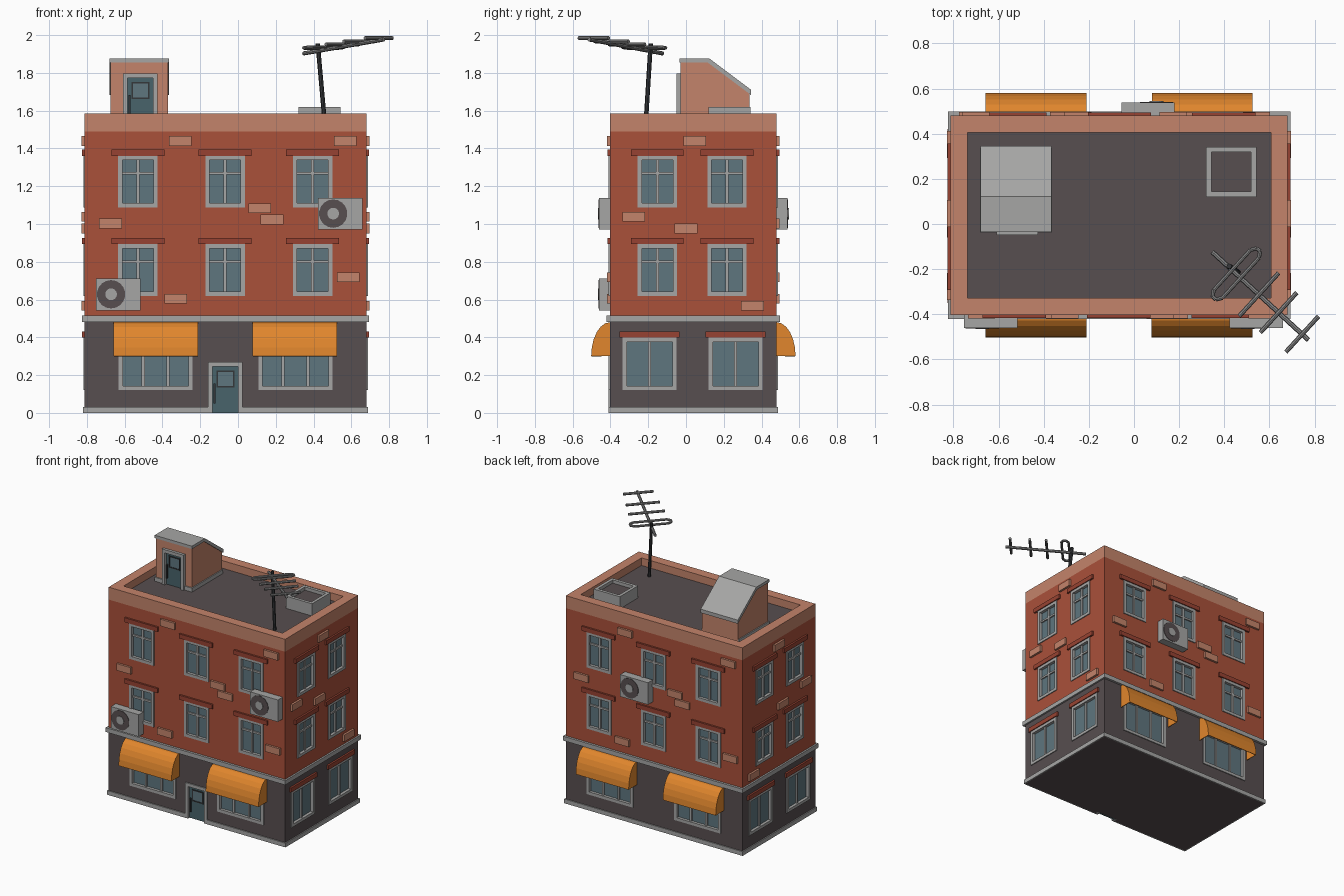
import bpy, bmesh, math
from mathutils import Vector, Matrix

if "Cube" in bpy.data.objects:
    bpy.data.objects.remove(bpy.data.objects["Cube"])

COLORS = {
    "brick red": (0.40, 0.082, 0.042), "lintel red": (0.31, 0.055, 0.032),
    "salmon brick": (0.55, 0.23, 0.145), "dark stone": (0.096, 0.077, 0.08),
    "light grey": (0.38, 0.38, 0.375), "glass": (0.114, 0.181, 0.212),
    "door teal": (0.065, 0.127, 0.147), "charcoal": (0.035, 0.038, 0.042),
    "awning orange": (0.75, 0.24, 0.026), "antenna grey": (0.24, 0.24, 0.24),
}
MATS = {}
for n, c in COLORS.items():
    MATS[n] = bpy.data.materials.new(n)
    MATS[n].diffuse_color = (*c, 1)

X0, X1, Y0, Y1 = -0.812, 0.68, -0.402, 0.48
ROOF = 1.527


class Part:
    """Collects boxes, tubes and prisms into one object."""
    def __init__(self, name):
        self.name, self.bm, self.mats = name, bmesh.new(), []

    def paint(self, faces, mat):
        if mat not in self.mats:
            self.mats.append(mat)
        for f in faces:
            f.material_index = self.mats.index(mat)

    def box(self, a, b, mat):
        a, b = Vector(a), Vector(b)
        size = Vector([abs(b[i] - a[i]) for i in range(3)])
        m = Matrix.Translation((a + b) / 2) @ Matrix.Diagonal((*size, 1))
        vs = bmesh.ops.create_cube(self.bm, size=1, matrix=m)["verts"]
        self.paint({f for v in vs for f in v.link_faces}, mat)

    def tube(self, a, b, r, mat, sides=8):
        a, b = Vector(a), Vector(b)
        m = Matrix.Translation((a + b) / 2) @ (b - a).to_track_quat('Z', 'Y').to_matrix().to_4x4()
        vs = bmesh.ops.create_cone(self.bm, cap_ends=True, segments=sides, radius1=r,
                                   radius2=r, depth=(b - a).length, matrix=m)["verts"]
        self.paint({f for v in vs for f in v.link_faces}, mat)

    def prism(self, profile, xa, xb, mat):
        """Extrudes a (y, z) profile along x."""
        f = self.bm.faces.new([self.bm.verts.new((xa, y, z)) for y, z in profile])
        new = bmesh.ops.extrude_face_region(self.bm, geom=[f])["geom"]
        vs = [g for g in new if isinstance(g, bmesh.types.BMVert)]
        bmesh.ops.translate(self.bm, verts=vs, vec=(xb - xa, 0, 0))
        fs = {f for v in vs for f in v.link_faces} | {f}
        bmesh.ops.recalc_face_normals(self.bm, faces=list(fs))
        self.paint(fs, mat)

    def done(self):
        me = bpy.data.meshes.new(self.name)
        self.bm.to_mesh(me)
        self.bm.free()
        for m in self.mats:
            me.materials.append(MATS[m])
        ob = bpy.data.objects.new(self.name, me)
        bpy.context.collection.objects.link(ob)
        return ob


# Wall mappings: (u along wall, d outwards, z) to world
WALLS = {
    "front": lambda u, d, z: (u, Y0 - d, z),
    "back": lambda u, d, z: (X0 + X1 - u, Y1 + d, z),
    "right": lambda u, d, z: (X1 + d, u, z),
    "left": lambda u, d, z: (X0 - d, u, z),
}
cutter = Part("cutter")


def wbox(part, wall, u0, u1, z0, z1, d0, d1, mat):
    part.box(wall(u0, d0, z0), wall(u1, d1, z1), mat)


def ring(part, wall, u0, u1, z0, z1, t, d0, d1, mat, sill=True):
    low = z0 + t if sill else z0
    wbox(part, wall, u0, u0 + t, z0, z1, d0, d1, mat)
    wbox(part, wall, u1 - t, u1, z0, z1, d0, d1, mat)
    wbox(part, wall, u0 + t, u1 - t, z1 - t, z1, d0, d1, mat)
    if sill:
        wbox(part, wall, u0 + t, u1 - t, z0, low, d0, d1, mat)


def window(name, wall, u0, u1, z0, z1, panes, transom=None, lintel=0):
    p = Part(name)
    wbox(cutter, wall, u0 + .005, u1 - .005, z0 + .005, z1 - .005, -0.025, 0.05, "glass")
    ring(p, wall, u0, u1, z0, z1, 0.022, -0.024, 0.007, "light grey")
    wbox(p, wall, u0 + .01, u1 - .01, z0 + .01, z1 - .01, -0.024, -0.015, "glass")
    for i in range(1, panes):
        u = u0 + (u1 - u0) * i / panes
        wbox(p, wall, u - .008, u + .008, z0 + .02, z1 - .02, -0.016, -0.004, "light grey")
    if transom:
        wbox(p, wall, u0 + .02, u1 - .02, transom - .007, transom + .007, -0.016, -0.005, "light grey")
    if lintel:
        wbox(p, wall, u0 - lintel, u1 + lintel, z1, z1 + .034, -0.005, 0.014, "lintel red")
    p.done()


def door(name, wall, u, z):
    p = Part(name)
    ring(p, wall, u - .092, u + .092, z, z + .27, 0.025, -0.024, 0.008, "light grey", False)
    wbox(p, wall, u - .07, u + .07, z, z + .25, -0.024, -0.012, "door teal")
    ring(p, wall, u - .045, u + .05, z + .134, z + .224, 0.008, -0.013, -0.006, "charcoal")
    wbox(p, wall, u - .04, u + .045, z + .14, z + .22, -0.013, -0.010, "glass")
    wbox(p, wall, u - .062, u - .052, z + .05, z + .155, -0.013, 0.0, "charcoal")
    p.done()


def awning(name, wall, u0, u1):
    p = Part(name)
    prof = [(0.10 * math.sin(a), 0.30 + 0.18 * math.cos(a))
            for a in [math.pi / 2 * i / 6 for i in range(7)]]
    cols = [[p.bm.verts.new(wall(u, d, z)) for d, z in prof] for u in (u0, u1)]
    faces = [p.bm.faces.new((cols[0][i], cols[0][i + 1], cols[1][i + 1], cols[1][i])) for i in range(6)]
    for col, u in zip(cols, (u0, u1)):
        faces.append(p.bm.faces.new(col + [p.bm.verts.new(wall(u, 0, 0.30))]))
    bmesh.ops.recalc_face_normals(p.bm, faces=faces)
    if sum(f.normal.z for f in faces) < 0:
        bmesh.ops.reverse_faces(p.bm, faces=faces)
    p.paint(faces, "awning orange")
    mod = p.done().modifiers.new("thickness", 'SOLIDIFY')
    mod.thickness, mod.offset = 0.006, -1


def air_conditioner(name, wall, u0, z0):
    p = Part(name)
    wbox(p, wall, u0, u0 + .235, z0, z0 + .168, 0, 0.058, "light grey")
    c = (u0 + .08, z0 + .085)
    for r, d, mat in ((0.075, 0.061, "dark stone"), (0.031, 0.064, "light grey")):
        p.tube(wall(c[0], 0.05, c[1]), wall(c[0], d, c[1]), r, mat, 18)
    p.done()


# Windows, lintels, awnings and loose bricks on each wall
LONG_BRICKS = [(-.306, 1.44), (.567, 1.44), (.116, 1.083), (.18, 1.023),
               (-.675, 1.002), (.583, .718), (-.33, .604)]
SIDE_BRICKS = [(.047, 1.44), (-.277, 1.038), (0, .977), (.352, .567)]
for side, wall in WALLS.items():
    long = side in ("front", "back")
    for z in (0.62, 1.088):
        for i, u in enumerate((-.53, -.068, .395) if long else (-.152, .217)):
            window(f"{side}_window_{z:.1f}_{i}", wall, u - .104, u + .104, z, z + .273, 2, z + .18, 0.036)
    if long:
        for i, (u, a) in enumerate(((-.632, -.658), (.109, .078))):
            window(f"{side}_shop_window_{i}", wall, u, u + .391, 0.12, 0.395, 3)
            awning(f"{side}_awning_{i}", wall, a, a + .447)
    else:
        for i, u in enumerate((-.335, .12)):
            window(f"{side}_ground_window_{i}", wall, u, u + .285, 0.12, 0.398, 2, None, 0.016)
    bricks = Part(f"{side}_bricks")
    for u, z in LONG_BRICKS if long else SIDE_BRICKS:
        wbox(bricks, wall, u - .06, u + .06, z - .026, z + .026, -0.005, 0.016, "salmon brick")
    bricks.done()

air_conditioner("air_conditioner_low", WALLS["front"], -.752, .543)
air_conditioner("air_conditioner_high", WALLS["front"], .424, .97)
air_conditioner("air_conditioner_back", WALLS["back"], -.312, .97)

# Street door, set in a recess
DX = -.068
door("street_door", WALLS["front"], DX, 0)
wbox(cutter, WALLS["front"], DX - .087, DX + .087, -0.05, 0.265, -0.025, 0.05, "glass")

# Building storeys with the openings cut out
base = Part("ground_floor")
base.box((X0, Y0, 0), (X1, Y1, 0.495), "dark stone")
upper = Part("upper_floors")
upper.box((X0, Y0, 0.505), (X1, Y1, 1.49), "brick red")
cut = cutter.done()
cut.hide_render = True
for ob in (base.done(), upper.done()):
    mod = ob.modifiers.new("openings", 'BOOLEAN')
    mod.operation, mod.object = 'DIFFERENCE', cut
    bpy.context.view_layer.update()
    me = bpy.data.meshes.new_from_object(ob.evaluated_get(bpy.context.evaluated_depsgraph_get()))
    ob.modifiers.clear()
    ob.data = me
    mat = MATS["dark stone" if ob.name == "ground_floor" else "brick red"]
    me.materials.clear()
    me.materials.append(mat)
    for f in me.polygons:
        f.material_index = 0
bpy.data.objects.remove(cut)

# Cornice band and base trim
p = Part("cornice_band")
p.box((X0 - .013, Y0 - .018, 0.482), (X1 + .013, Y1 + .018, 0.515), "light grey")
p.done()
p = Part("base_trim")
for a, b in ((X0 - .008, DX - .092), (DX + .092, X1 + .008)):
    p.box((a, Y0 - .008, 0), (b, Y0 + .002, 0.032), "light grey")
p.box((X0 - .008, Y1 - .002, 0), (X1 + .008, Y1 + .008, 0.032), "light grey")
for x in (X0 - .008, X1 - .002):
    p.box((x, Y0 + .002, 0), (x + .01, Y1 - .002, 0.032), "light grey")
p.done()

# Parapet and roof deck
T = 0.074
p = Part("parapet")
for y in (Y0, Y1 - T):
    p.box((X0, y, 1.49), (X1, y + T, 1.585), "salmon brick")
for x in (X0, X1 - T):
    p.box((x, Y0 + T, 1.49), (x + T, Y1 - T, 1.585), "salmon brick")
p.done()
p = Part("roof_deck")
p.box((X0 + T, Y0 + T, 1.49), (X1 - T, Y1 - T, ROOF), "dark stone")
p.done()

# Stair hut with a sloping roof
p = Part("stair_hut")
p.prism([(-.028, ROOF), (-.028, 1.856), (.115, 1.856), (.336, 1.69), (.336, ROOF)], -.674, -.371, "salmon brick")
p.prism([(-.035, 1.855), (-.035, 1.877), (.122, 1.877), (.345, 1.71), (.345, 1.682), (.115, 1.855)],
        -.68, -.365, "light grey")
for a, b in ((-.682, -.61), (-.426, -.363)):
    p.box((a, -.037, ROOF), (b, -.02, ROOF + .03), "light grey")
for x in (-.682, -.373):
    p.box((x, -.02, ROOF), (x + .01, .336, ROOF + .03), "light grey")
p.done()
door("hut_door", lambda u, d, z: (u, -.041 - d, z), -.518, ROOF)

# Roof vent box
p = Part("roof_vent")
top = lambda u, d, z: (u, z, 1.59 + d)
ring(p, top, .32, .542, .12, .342, 0.023, -0.063, 0.03, "light grey")
wbox(p, top, .343, .519, .143, .319, -0.063, 0.005, "dark stone")
p.done()

# Antenna: mast, boom, cross bars and folded loop
p = Part("antenna_mast")
p.tube((.461, -.214, ROOF - .01), (.422, -.187, 1.955), 0.012, "charcoal")
p.done()
p = Part("antenna_boom")
A, B = Vector((.347, -.124, 1.903)), Vector((.772, -.513, 1.977))
p.tube(A, B, 0.011, "antenna grey")
along = (B - A).normalized()
across = Vector((.675, .738, 0)).normalized()
for t, length in ((.936, .215), (.69, .24), (.485, .26)):
    c = A.lerp(B, t) + Vector((0, 0, .012))
    p.tube(c - across * length / 2, c + across * length / 2, 0.010, "antenna grey")
c = A.lerp(B, .25) + Vector((0, 0, .012))
loop = [c + across * s * v + along * w for s, v, w in
        ((-1, .12, -.026), (1, .12, -.026), (1, .145, -.01), (1, .145, .01),
         (1, .12, .026), (-1, .12, .026), (-1, .145, .01), (-1, .145, -.01))]
for a, b in zip(loop, loop[1:] + loop[:1]):
    p.tube(a, b, 0.009, "antenna grey")
p.done()

for m in bpy.data.materials:
    if m.users and not m.is_grease_pencil:
        m.use_nodes = True
        m.node_tree.nodes["Principled BSDF"].inputs["Base Color"].default_value = m.diffuse_color
